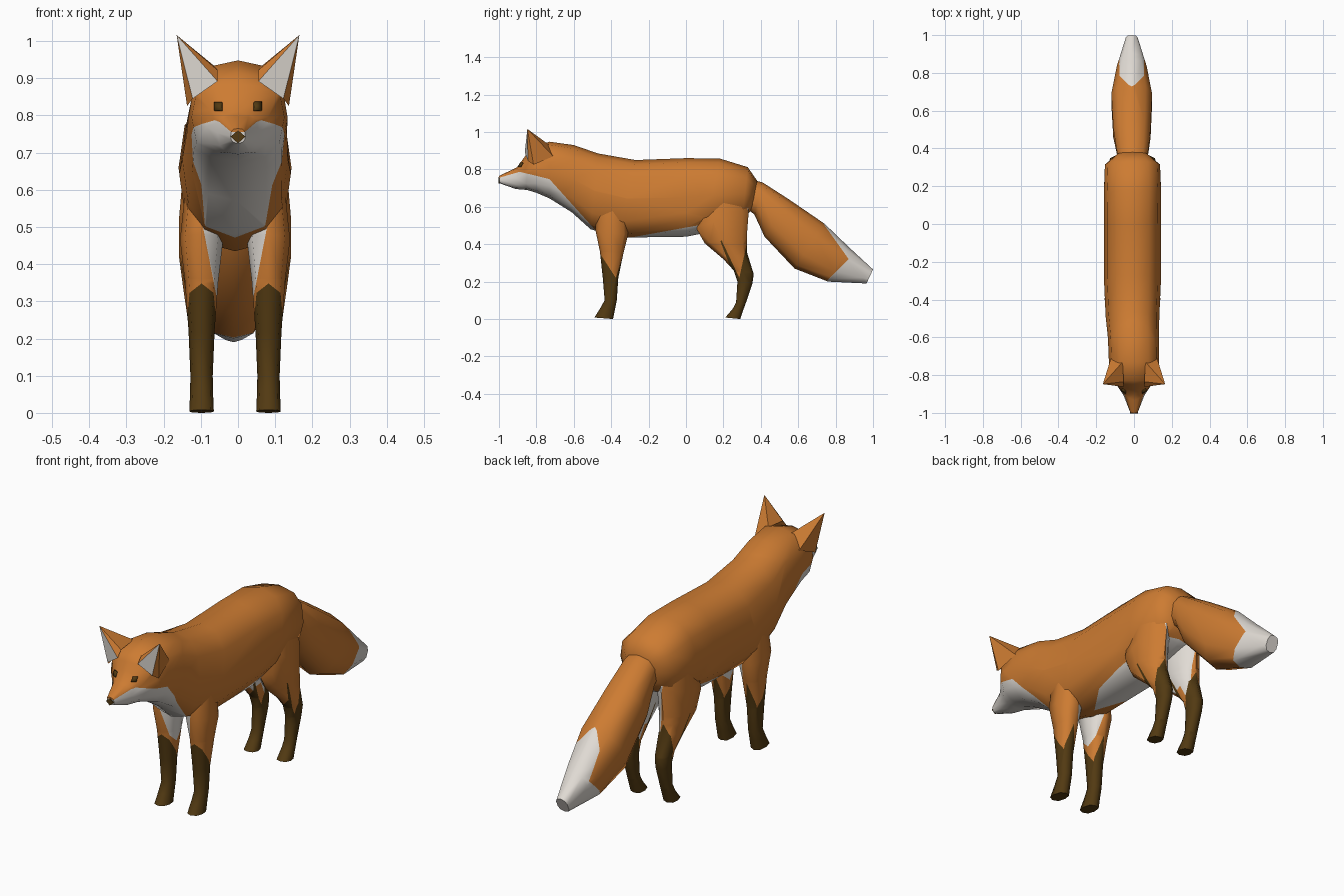
import bpy, bmesh, math
from mathutils import Vector
from mathutils.bvhtree import BVHTree

if "Cube" in bpy.data.objects:
    bpy.data.objects.remove(bpy.data.objects["Cube"])

MID = -0.008  # body sits slightly off the head's centre line


def material(name, rgb):
    m = bpy.data.materials.new(name)
    m.diffuse_color = (*rgb, 1)
    m.use_nodes = True
    m.node_tree.nodes["Principled BSDF"].inputs["Base Color"].default_value = m.diffuse_color
    return m


MATS = [material("fur_orange", (0.61, 0.20, 0.032)),
        material("fur_white", (0.75, 0.71, 0.66)),
        material("fur_brown", (0.085, 0.042, 0.006))]
ORANGE, WHITE, BROWN = range(3)


def line(p, q):
    """Line in the side plane: returns a height function and a cutting plane."""
    k = (q[1] - p[1]) / (q[0] - p[0])
    return (lambda y: p[1] + k * (y - p[0])), ((0, *p), (0, -k, 1))


def finish(name, bm, planes=(), rule=lambda c: ORANGE, angle=60):
    """Cut along the colour borders, colour the faces by rule, shade."""
    bmesh.ops.recalc_face_normals(bm, faces=bm.faces)
    for co, no in planes:
        bmesh.ops.bisect_plane(bm, geom=bm.verts[:] + bm.edges[:] + bm.faces[:],
                               dist=1e-5, plane_co=co, plane_no=no)
    for f in bm.faces:
        f.material_index = rule(f.calc_center_median())
    me = bpy.data.meshes.new(name)
    bm.to_mesh(me)
    bm.free()
    for m in MATS:
        me.materials.append(m)
    ob = bpy.data.objects.new(name, me)
    bpy.context.collection.objects.link(ob)
    bpy.ops.object.select_all(action='DESELECT')
    ob.select_set(True)
    bpy.context.view_layer.objects.active = ob
    bpy.ops.object.shade_smooth_by_angle(angle=math.radians(angle))
    return ob


def loft(rings, n=12, power=0.8):
    """Rings are (y, z of one end, y, z of the other end, centre x, half width)."""
    bm = bmesh.new()
    loops = []
    for ya, za, yb, zb, xc, hw in rings:
        loop = []
        for i in range(n):
            a = math.tau * i / n
            s, c = (math.copysign(abs(v) ** power, v) for v in (math.sin(a), math.cos(a)))
            t = (1 - c) / 2
            loop.append(bm.verts.new((xc + hw * s, ya + (yb - ya) * t, za + (zb - za) * t)))
        loops.append(loop)
    for a, b in zip(loops, loops[1:]):
        for i in range(n):
            j = (i + 1) % n
            bm.faces.new((a[i], a[j], b[j], b[i]))
    bm.faces.new(loops[0])
    bm.faces.new(loops[-1])
    return bm


# Body, neck and head: top point, bottom point, centre, half width
body = loft([
    (-1.00, 0.765, -0.995, 0.725, 0, 0.02),
    (-0.905, 0.81, -0.91, 0.695, 0, 0.055),
    (-0.875, 0.85, -0.85, 0.69, 0, 0.085),
    (-0.83, 0.915, -0.80, 0.675, 0, 0.125),
    (-0.73, 0.948, -0.73, 0.645, 0, 0.133),
    (-0.60, 0.93, -0.61, 0.57, -0.003, 0.135),
    (-0.47, 0.885, -0.51, 0.48, MID, 0.142),
    (-0.27, 0.85, -0.36, 0.435, MID, 0.15),
    (0.00, 0.86, 0.00, 0.44, MID, 0.15),
    (0.18, 0.858, 0.10, 0.46, MID, 0.152),
    (0.33, 0.812, 0.30, 0.53, MID, 0.146),
    (0.38, 0.74, 0.35, 0.58, MID, 0.085)])
muzzle, mp = line((-1.0, 0.755), (-0.88, 0.79))
cheek, cp = line((-0.88, 0.785), (-0.73, 0.748))
chest, hp = line((-0.73, 0.748), (-0.48, 0.47))
belly, bp = line((-0.30, 0.435), (0.06, 0.50))


def body_rule(c):
    front = c.y < -0.4 and c.z < min(muzzle(c.y), cheek(c.y), chest(c.y))
    under = c.y > -0.4 and c.z < belly(c.y)
    return WHITE if front or under else ORANGE


body_ob = finish("body", body, (mp, cp, hp, bp), body_rule)
tree = BVHTree.FromPolygons([v.co for v in body_ob.data.vertices],
                            [p.vertices[:] for p in body_ob.data.polygons])

# Tail with a pointed white tip
upper, up = line((0.87, 0.32), (0.77, 0.46))
lower, lp = line((0.87, 0.32), (0.75, 0.20))
tail = loft([
    (0.33, 0.75, 0.31, 0.60, MID, 0.075),
    (0.41, 0.73, 0.365, 0.56, MID, 0.088),
    (0.55, 0.64, 0.42, 0.44, MID - 0.003, 0.103),
    (0.74, 0.51, 0.58, 0.27, MID - 0.004, 0.112),
    (0.87, 0.385, 0.76, 0.20, MID - 0.004, 0.082),
    (1.00, 0.265, 0.965, 0.19, MID - 0.004, 0.032)], n=10)
finish("tail", tail, (up, lp),
       lambda c: WHITE if c.z > upper(c.y) or c.z < lower(c.y) and c.y > 0.74 else ORANGE)

# Legs: front point, back point, distance from the middle, half width
FRONT = [
    (-0.47, 0.64, -0.31, 0.64, 0.085, 0.045),
    (-0.485, 0.48, -0.31, 0.45, 0.09, 0.058),
    (-0.46, 0.36, -0.335, 0.35, 0.09, 0.045),
    (-0.445, 0.22, -0.362, 0.22, 0.09, 0.035),
    (-0.435, 0.10, -0.37, 0.10, 0.09, 0.030),
    (-0.46, 0.055, -0.38, 0.05, 0.09, 0.031),
    (-0.49, 0.008, -0.39, 0.0, 0.09, 0.033)]
HIND = [
    (0.09, 0.68, 0.32, 0.72, 0.085, 0.05),
    (0.052, 0.49, 0.335, 0.57, 0.09, 0.06),
    (0.10, 0.405, 0.325, 0.44, 0.095, 0.056),
    (0.20, 0.32, 0.325, 0.36, 0.095, 0.045),
    (0.255, 0.26, 0.362, 0.24, 0.092, 0.035),
    (0.275, 0.20, 0.355, 0.19, 0.09, 0.031),
    (0.268, 0.09, 0.318, 0.08, 0.09, 0.028),
    (0.25, 0.055, 0.305, 0.045, 0.09, 0.030),
    (0.21, 0.008, 0.29, 0.0, 0.09, 0.033)]
f1, f1p = line((-0.375, 0.22), (-0.46, 0.35))
f2, f2p = line((-0.375, 0.22), (-0.335, 0.35))
h1, h1p = line((0.285, 0.22), (0.20, 0.40))
h2, h2p = line((0.285, 0.22), (0.32, 0.38))
h3, h3p = line((0.19, 0.40), (0.24, 0.27))


def front_sock(c):
    return c.z < 0.36 and (c.z < f1(c.y) or c.z < f2(c.y))


def hind_sock(c):
    spike = c.z < h1(c.y) and c.z > h3(c.y) and c.z < 0.42
    return c.z < 0.20 or spike or c.z < min(h2(c.y), 0.40) or (c.z < 0.25 and c.z < h1(c.y))


def level(z):
    return (0, 0, z), (0, 0, 1)


for side, word in ((-1, "left"), (1, "right")):
    for part, rings, cuts, sock, slope in (
            ("front_leg", FRONT, (f1p, f2p, level(0.36)), front_sock, 0.195),
            ("hind_leg", HIND, (h1p, h2p, h3p, level(0.25), level(0.40)), hind_sock, 0.1)):
        edge = 0.055 if part == "front_leg" else 0.07

        def rule(c, side=side, sock=sock, slope=slope, edge=edge):
            if sock(c):
                return BROWN
            inner = (c.x - MID) * side < edge + slope * (c.z - 0.34)
            return WHITE if inner and c.z > 0.3 else ORANGE

        inner_cut = ((MID + side * edge, 0, 0.34), (side, 0, -slope))
        bm = loft([(*r[:4], MID + side * r[4], r[5]) for r in rings], n=8)
        finish(f"{part}_{word}", bm, (*cuts, inner_cut), rule)

    # Ear: pointed shell with a white front
    bm = bmesh.new()
    base = [bm.verts.new((side * x, y, z)) for x, y, z in (
        (0.055, -0.862, 0.892), (0.122, -0.845, 0.845), (0.137, -0.815, 0.825),
        (0.122, -0.71, 0.87), (0.06, -0.73, 0.93), (0.055, -0.835, 0.922))]
    tip = bm.verts.new((side * 0.165, -0.848, 1.016))
    for i in range(6):
        bm.faces.new((base[i], base[(i + 1) % 6], tip))
    bm.faces.new(base)
    ear = finish(f"ear_{word}", bm, angle=30)
    ear.data.polygons[0].material_index = WHITE

    # Eye: thin plate lying on the face
    bm = bmesh.new()
    corners = []
    for dx, dz in ((-1, -1), (1, -1), (1, 1), (-1, 1)):
        x, z = side * 0.053 + dx * 0.010, 0.824 + dz * 0.011
        hit = tree.ray_cast(Vector((x, -2, z)), Vector((0, 1, 0)))[0]
        corners.append(bm.verts.new((x, (hit.y if hit else -0.87) - 0.004, z)))
    bm.faces.new(corners)
    eye = finish(f"eye_{word}", bm, rule=lambda c: BROWN)
    solid = eye.modifiers.new("thickness", 'SOLIDIFY')
    solid.thickness = 0.008
    solid.offset = 0

# Nose: small diamond at the end of the muzzle
bm = bmesh.new()
diamond = [(0, 0.725), (0.020, 0.743), (0, 0.76), (-0.020, 0.743)]
a = [bm.verts.new((x, -1.0, z)) for x, z in diamond]
b = [bm.verts.new((x, -0.985, z)) for x, z in diamond]
bm.faces.new(a)
bm.faces.new(b)
for i in range(4):
    j = (i + 1) % 4
    bm.faces.new((a[i], a[j], b[j], b[i]))
finish("nose", bm, rule=lambda c: BROWN, angle=30)
for v in bpy.data.objects["nose"].data.vertices:
    v.co.y -= 0.003
